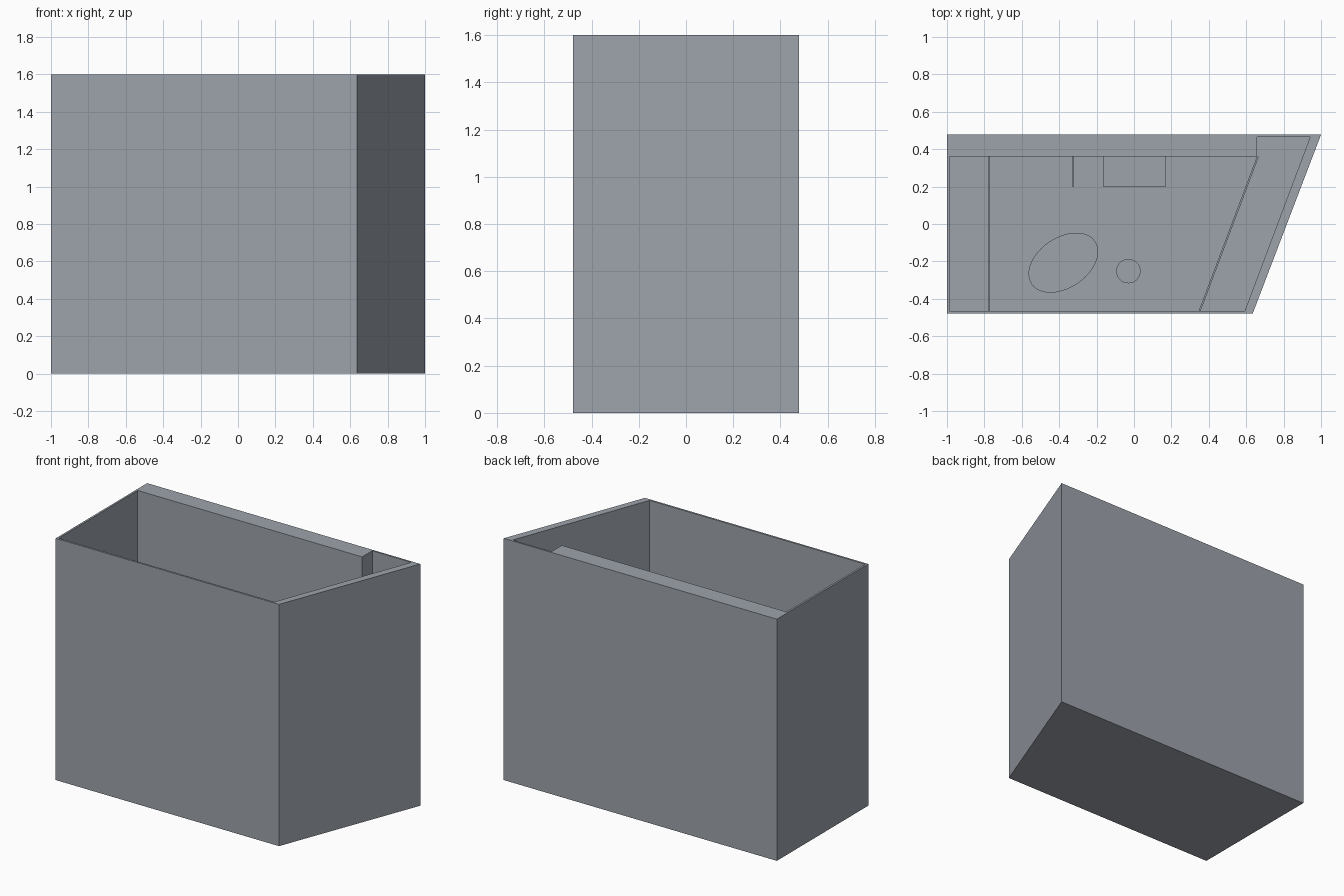
import bpy
import bmesh
import math
from mathutils import Matrix

default = bpy.data.objects.get("Cube")
if default:
    bpy.data.objects.remove(default, do_unlink=True)

grey = bpy.data.materials.new("plain_grey")
grey.use_nodes = True
colour = (0.34, 0.37, 0.41, 1)
grey.diffuse_color = colour
grey.node_tree.nodes["Principled BSDF"].inputs["Base Color"].default_value = colour

HEIGHT, FLOOR = 1.6, 0.015


def finish(name, bm):
    bmesh.ops.recalc_face_normals(bm, faces=bm.faces)
    mesh = bpy.data.meshes.new(name)
    bm.to_mesh(mesh)
    bm.free()
    mesh.materials.append(grey)
    obj = bpy.data.objects.new(name, mesh)
    bpy.context.collection.objects.link(obj)
    return obj


def tube(bm, outline, low, high):
    """Upright sides along an outline; returns the bottom and top vertices."""
    bottom = [bm.verts.new((x, y, low)) for x, y in outline]
    top = [bm.verts.new((x, y, high)) for x, y in outline]
    for i in range(len(outline)):
        j = (i + 1) % len(outline)
        bm.faces.new((bottom[i], bottom[j], top[j], top[i]))
    return bottom, top


def prism(name, outline, low, high):
    bm = bmesh.new()
    for loop in tube(bm, outline, low, high):
        bm.faces.new(loop)
    return finish(name, bm)


def box(name, x0, x1, y0, y1, low, high):
    return prism(name, [(x0, y0), (x1, y0), (x1, y1), (x0, y1)], low, high)


def disc(name, x, y, rx, ry, low, high, angle=0.0):
    bm = bmesh.new()
    bmesh.ops.create_cone(bm, cap_ends=True, segments=48, radius1=1, radius2=1, depth=1)
    bm.transform(Matrix.Translation((x, y, (low + high) / 2))
                 @ Matrix.Rotation(angle, 4, "Z")
                 @ Matrix.Diagonal((rx, ry, high - low, 1)))
    for face in bm.faces:
        face.smooth = len(face.verts) == 4
    for edge in bm.edges:
        edge.smooth = edge.calc_face_angle(0) < 0.6
    return finish(name, bm)


# Open-topped room with one slanted wall and a thick back wall ending in a recess
outer = [(-1, -0.478), (0.635, -0.478), (1, 0.478), (-1, 0.478)]
inner = [(-0.987, -0.465), (0.592, -0.465), (0.942, 0.466),
         (0.657, 0.466), (0.657, 0.36), (-0.987, 0.36)]
shell = bmesh.new()
outer_low, outer_top = tube(shell, outer, 0, HEIGHT)
inner_low, inner_top = tube(shell, inner, FLOOR, HEIGHT)
shell.faces.new(outer_low)
shell.faces.new(inner_low)
rim = [e for e in shell.edges if all(v in outer_top + inner_top for v in e.verts)]
bmesh.ops.triangle_fill(shell, edges=rim, use_beauty=True)
finish("room_walls", shell)

# Thin partitions at both ends
box("end_partition", -0.778, -0.772, -0.465, 0.36, FLOOR, 0.85)
prism("slanted_partition",
      [(0.346, -0.465), (0.356, -0.465), (0.667, 0.36), (0.657, 0.36)], FLOOR, 0.85)

# Fittings against the back wall
box("back_cabinet", -0.165, 0.17, 0.2, 0.36, FLOOR, 0.5)
box("divider_panel", -0.332, -0.32, 0.2, 0.36, FLOOR, 0.5)

# Free-standing oval table and round stool
tilt = math.radians(34)
disc("table_top", -0.378, -0.207, 0.205, 0.135, 0.42, 0.45, tilt)
disc("table_pedestal", -0.378, -0.207, 0.05, 0.05, FLOOR, 0.42)
disc("stool", -0.03, -0.252, 0.065, 0.065, FLOOR, 0.28)

# Row of small floor studs
for i, (x, y) in enumerate([(-0.3, 0.042), (-0.18, 0), (-0.105, -0.052)]):
    disc(f"floor_stud_{i + 1}", x, y, 0.005, 0.005, FLOOR, FLOOR + 0.008)
